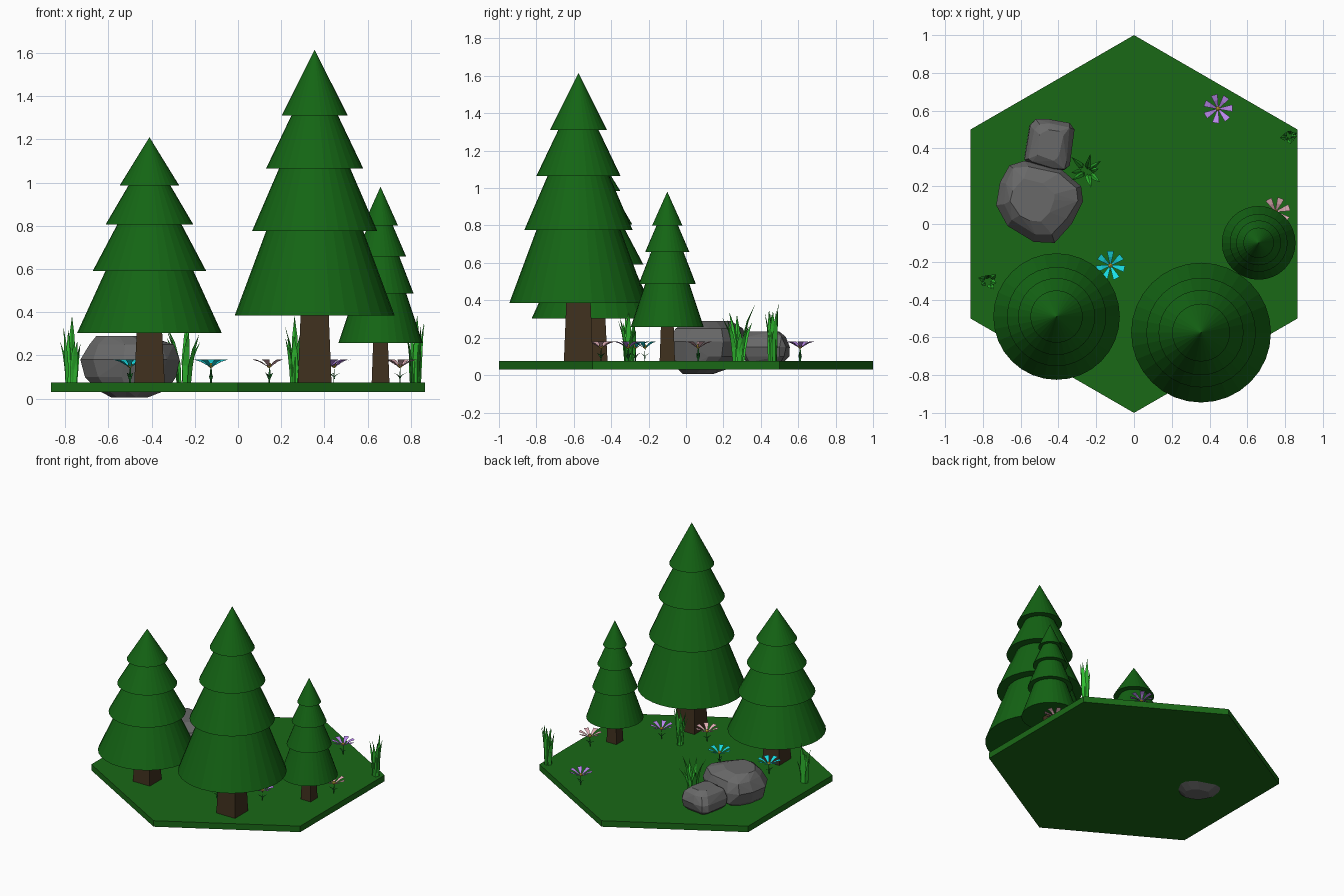
import bpy, bmesh, random
from math import sin, cos, pi, radians
from mathutils import Vector

if "Cube" in bpy.data.objects:
    bpy.data.objects.remove(bpy.data.objects["Cube"])

random.seed(4)
G = 0.075  # ground level


def mat(name, r, g, b):
    m = bpy.data.materials.new(name)
    m.diffuse_color = (r, g, b, 1)
    m.use_nodes = True
    m.node_tree.nodes["Principled BSDF"].inputs["Base Color"].default_value = m.diffuse_color
    return m


GROUND = mat("ground_green", 0.01, 0.14, 0.008)
LEAF = mat("needle_green", 0.007, 0.13, 0.007)
BARK = mat("bark", 0.05, 0.03, 0.013)
STONE = mat("stone", 0.14, 0.14, 0.14)
GRASS = mat("grass", 0.03, 0.5, 0.03)
STEM = mat("stem", 0.01, 0.15, 0.02)
YELLOW = mat("pollen", 0.85, 0.6, 0.05)
CYAN = mat("cyan_petal", 0.01, 0.75, 0.8)
PURPLE = mat("purple_petal", 0.5, 0.25, 0.85)
PINK = mat("pink_petal", 0.8, 0.45, 0.5)


def finish(name, bm, *mats):
    bmesh.ops.recalc_face_normals(bm, faces=bm.faces)
    me = bpy.data.meshes.new(name)
    bm.to_mesh(me)
    bm.free()
    for m in mats:
        me.materials.append(m)
    ob = bpy.data.objects.new(name, me)
    bpy.context.collection.objects.link(ob)
    return ob


def lathe(name, profile, sides, at, m, turn=0.0):
    """Stack of (radius, z) rings; radius 0 is a single point."""
    bm = bmesh.new()
    rings = []
    for r, z in profile:
        n = sides if r > 0 else 1
        rings.append([bm.verts.new((at[0] + r * cos(turn + 2 * pi * i / sides),
                                    at[1] + r * sin(turn + 2 * pi * i / sides), z))
                      for i in range(n)])
    for a, b in zip(rings, rings[1:]):
        for i in range(sides):
            j = (i + 1) % sides
            if len(a) == 1:
                bm.faces.new((a[0], b[i], b[j]))
            elif len(b) == 1:
                bm.faces.new((a[i], a[j], b[0]))
            else:
                bm.faces.new((a[i], a[j], b[j], b[i]))
    return finish(name, bm, m)


# Hexagonal ground plate
lathe("ground", [(0, 0.03), (1, 0.03), (1, G), (0, G)], 6, (0, 0), GROUND, pi / 2)


# Fir trees: four stepped cone tiers on a square tapered trunk
def tree(name, at, w, h):
    tiers = [(0, .31), (.37, .31), (.225, .70), (.29, .70), (.165, .99),
             (.225, .99), (.108, 1.235), (.153, 1.235), (0, 1.54)]
    lathe(name + "_foliage", [(r * w, G + z * h) for r, z in tiers], 32, at, LEAF)
    trunk = [(0, 0), (.11, 0), (.092, .315), (0, .315)]
    lathe(name + "_trunk", [(r * w, G + z * h) for r, z in trunk], 4, at, BARK, pi / 4)


tree("tall_tree", (0.355, -0.575), 1, 1)
tree("middle_tree", (-0.41, -0.49), 0.905, 0.737)
tree("small_tree", (0.66, -0.10), 0.527, 0.588)


# Rocks: faceted hull over a plan outline shrunk towards top and bottom
def rock(name, outline, levels):
    bm = bmesh.new()
    pts = [Vector(p) for p in outline]
    c = sum(pts, Vector((0, 0))) / len(pts)
    for s, z, dx, dy in levels:
        for p in pts:
            q = c + (p - c) * s
            k = random.uniform(-.012, .012) if 0 < s < 1 else 0
            bm.verts.new((q.x + dx + k, q.y + dy - k, z))
    res = bmesh.ops.convex_hull(bm, input=bm.verts)
    bmesh.ops.delete(bm, geom=[v for v in bm.verts if not v.link_faces], context='VERTS')
    bmesh.ops.dissolve_limit(bm, angle_limit=radians(4), verts=bm.verts, edges=bm.edges)
    finish(name, bm, STONE)


rock("large_rock",
     [(-.73, .1), (-.71, .22), (-.66, .31), (-.58, .335), (-.38, .285), (-.28, .2),
      (-.27, .12), (-.33, 0), (-.42, -.1), (-.53, -.095), (-.67, -.01)],
     [(.33, .005, 0, -.06), (.68, .04, .01, -.03), (.93, .1, 0, 0), (1, .18, 0, 0),
      (.85, .25, 0, .01), (.5, .29, -.03, 0)])
rock("small_rock",
     [(-.58, .34), (-.55, .52), (-.52, .555), (-.45, .555), (-.34, .535),
      (-.315, .5), (-.34, .31), (-.37, .285), (-.43, .285), (-.55, .315)],
     [(.7, .07, 0, 0), (.93, .1, 0, 0), (1, .15, 0, 0), (.88, .205, 0, 0), (.55, .233, 0, 0)])


# Blade: bent, tapering three-sided strip used for grass, stems and leaves
def blade(bm, base, ang, height, lean, width, mi=0):
    d = Vector((cos(ang), sin(ang), 0))
    s = Vector((-sin(ang), cos(ang), 0))
    prev = None
    for t, w in ((0, .7), (.35, 1), (.7, .7), (1, 0)):
        p = Vector(base) + d * lean * t ** 2.2 + Vector((0, 0, height * t))
        hw = width * w / 2
        ring = [bm.verts.new(p)] if w == 0 else [
            bm.verts.new(q) for q in (p - s * hw, p + s * hw, p - d * hw * .6)]
        if prev:
            for i in range(3):
                j = (i + 1) % 3
                f = bm.faces.new((prev[i], prev[j], ring[0]) if w == 0 else
                                 (prev[i], prev[j], ring[j], ring[i]))
                f.material_index = mi
        prev = ring


# Grass tufts
def tuft(name, x, y, spread, lean):
    bm = bmesh.new()
    n = 8
    for i in range(n):
        a = 2 * pi * i / n + random.uniform(-.3, .3)
        r = spread * random.uniform(.5, 1)
        blade(bm, (x + r * cos(a), y + r * sin(a), G - .01), a,
              .32 if i == 2 else random.uniform(.17, .29),
              lean * random.uniform(.3, 1), .034)
    finish(name, bm, GRASS)


tuft("grass_left", -0.77, -0.30, .035, .03)
tuft("grass_by_rock", -0.25, 0.28, .035, .08)
tuft("grass_right", 0.82, 0.46, .025, .03)
tuft("grass_by_tree", 0.265, -0.31, .025, .04)


# Flowers: stem with two leaves, seven flared petals, yellow centre
def flower(name, x, y, petal, turn):
    bm = bmesh.new()
    top = 0.148
    blade(bm, (x, y, G - .005), turn, top - G + .012, .004, .012, 0)
    for k in (0, pi):
        blade(bm, (x, y, G + .015), turn + k, .03, .032, .018, 0)
    for i in range(7):
        a = turn + 2 * pi * i / 7

        def pt(r, off, z):
            return bm.verts.new((x + r * cos(a) - off * sin(a),
                                 y + r * sin(a) + off * cos(a), z))
        rows = [(pt(r, -w, z), pt(r, w, z)) for r, w, z in
                ((.008, .004, top), (.045, .012, top + .022), (.076, .018, top + .032))]
        for p, q in zip(rows, rows[1:]):
            bm.faces.new((p[0], p[1], q[1], q[0])).material_index = 1
    old = set(bm.faces)
    ball = bmesh.ops.create_icosphere(bm, subdivisions=1, radius=.013)
    bmesh.ops.translate(bm, verts=ball["verts"], vec=(x, y, top + .005))
    for f in bm.faces:
        if f not in old:
            f.material_index = 2
    finish(name, bm, STEM, petal, YELLOW)


flower("purple_flower_back", 0.445, 0.61, PURPLE, 0.05)
flower("purple_flower_front", 0.42, -0.31, PURPLE, 0.6)
flower("pink_flower_right", 0.75, 0.065, PINK, 0.3)
flower("pink_flower_front", 0.145, -0.455, PINK, 0.9)
flower("cyan_flower_middle", -0.125, -0.22, CYAN, pi / 2)
flower("cyan_flower_left", -0.50, -0.27, CYAN, 1.1)
